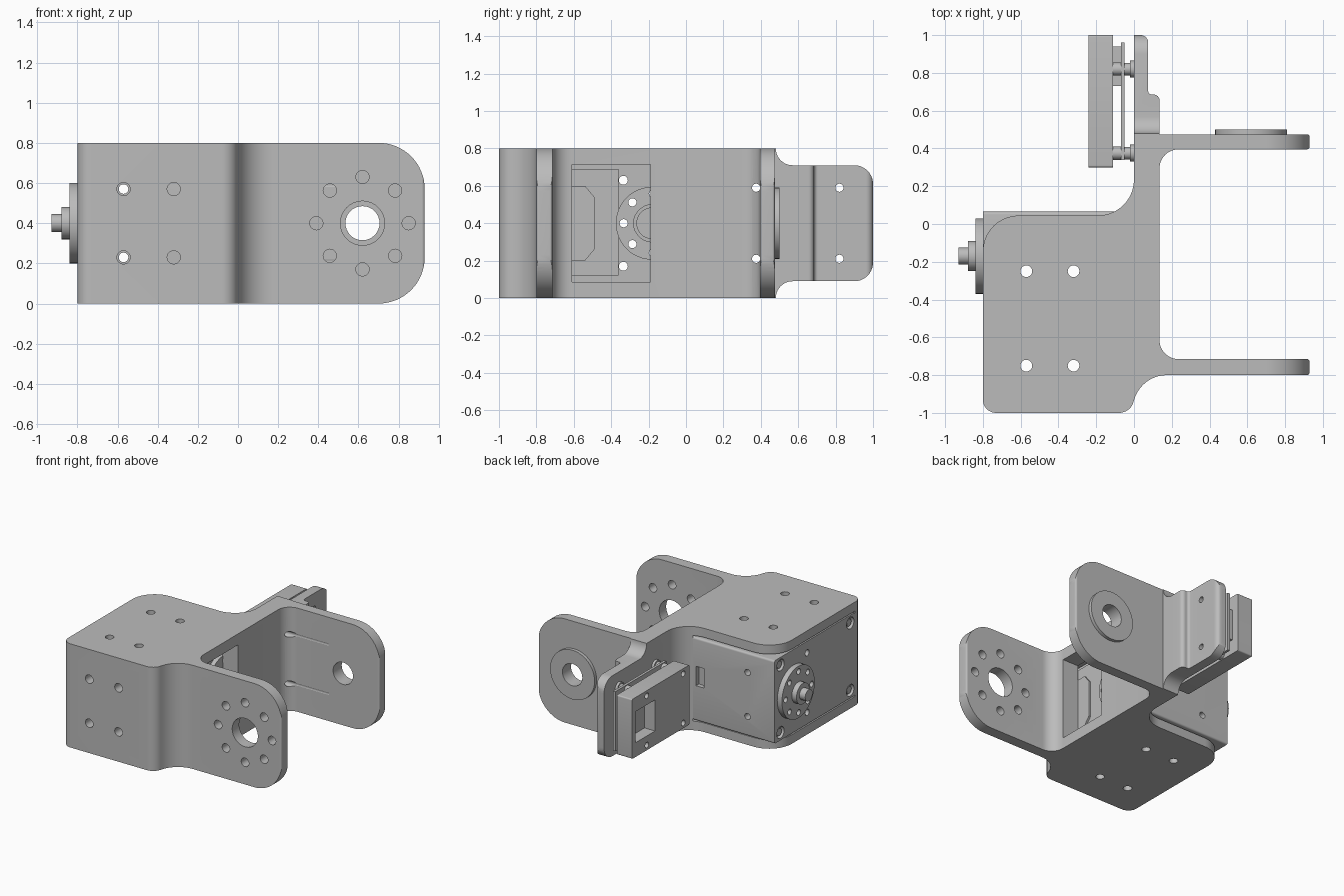
import bpy, bmesh, math
from mathutils import Vector

cube = bpy.data.objects.get("Cube")
if cube:
    bpy.data.objects.remove(cube, do_unlink=True)

grey = bpy.data.materials.new("machined_grey")
grey.use_nodes = True
grey.diffuse_color = (0.5, 0.5, 0.5, 1)
grey.node_tree.nodes["Principled BSDF"].inputs["Base Color"].default_value = (0.5, 0.5, 0.5, 1)
parts = []


def rounded(corners, steps=10):
    """Polygon from (u, v, radius) corners, each rounded by an arc."""
    out = []
    for i, (u, v, r) in enumerate(corners):
        p = Vector((u, v))
        if r == 0:
            out.append(p)
            continue
        d1 = (Vector(corners[i - 1][:2]) - p).normalized()
        d2 = (Vector(corners[(i + 1) % len(corners)][:2]) - p).normalized()
        half = d1.angle(d2) / 2
        c = p + (d1 + d2).normalized() * r / math.sin(half)
        a = (p + d1 * r / math.tan(half) - c).normalized()
        b = (p + d2 * r / math.tan(half) - c).normalized()
        out += [c + a.slerp(b, k / steps) * r for k in range(steps + 1)]
    return out


def circle(u, v, r, n=32):
    return [Vector((u + r * math.cos(k * math.tau / n), v + r * math.sin(k * math.tau / n)))
            for k in range(n)]


def rect(u0, u1, v0, v1, r=0):
    return rounded([(u0, v0, r), (u1, v0, r), (u1, v1, r), (u0, v1, r)], 5)


def prism(name, pts, axis, lo, hi, keep=True):
    """Extrude a profile along an axis; profile is xy, xz or yz."""
    place = {"x": lambda p, w: (w, p.x, p.y),
             "y": lambda p, w: (p.x, w, p.y),
             "z": lambda p, w: (p.x, p.y, w)}[axis]
    bm = bmesh.new()
    low = [bm.verts.new(place(p, lo)) for p in pts]
    top = [bm.verts.new(place(p, hi)) for p in pts]
    bm.faces.new(low)
    bm.faces.new(top)
    for i in range(len(pts)):
        bm.faces.new((low[i - 1], low[i], top[i], top[i - 1]))
    bmesh.ops.recalc_face_normals(bm, faces=bm.faces)
    me = bpy.data.meshes.new(name)
    bm.to_mesh(me)
    bm.free()
    me.materials.append(grey)
    ob = bpy.data.objects.new(name, me)
    bpy.context.collection.objects.link(ob)
    if keep:
        parts.append(ob)
    return ob


def carve(ob, pts, axis, lo, hi, mode="DIFFERENCE"):
    tool = prism("cutter", pts, axis, lo, hi, keep=False)
    tool.hide_render = True
    mod = ob.modifiers.new("carve", "BOOLEAN")
    mod.operation, mod.solver, mod.object = mode, "EXACT", tool
    bpy.context.view_layer.objects.active = ob
    bpy.ops.object.modifier_apply(modifier=mod.name)
    me = tool.data
    bpy.data.objects.remove(tool, do_unlink=True)
    bpy.data.meshes.remove(me)


def ring_points(u, v, r):
    return [(u + r * math.cos(k * math.tau / 8), v + r * math.sin(k * math.tau / 8)) for k in range(8)]


# Bracket: plan outline with both arms and the sensor wing
outline = rounded([
    (-.8, -1, .07), (-.02, -1, .08), (.04, -.8, .18), (.93, -.8, .015), (.93, -.715, .015),
    (.135, -.715, .1), (.135, .395, .1), (.93, .395, .015), (.93, .475, .015), (.135, .475, 0),
    (.135, .685, .03), (.075, .685, .02), (.075, 1, .04), (0, 1, 0), (0, .045, .19), (-.8, .045, .19)])
bracket = prism("bracket", outline, "z", -.1, .9)

# Rounded arm ends, then the narrowed wing with flared root
arm_side = rounded([(-2, 0, 0), (.93, 0, .23), (.93, .8, .23), (-2, .8, 0)], 16)
carve(bracket, arm_side, "y", -2, 2, "INTERSECT")
wing_side = rounded([
    (-2, -.2, 0), (.48, -.2, 0), (.48, .09, .09), (1, .09, .1), (1, .71, .1),
    (.48, .71, .09), (.48, 1, 0), (-2, 1, 0)])
carve(bracket, wing_side, "x", -2, 2, "INTERSECT")

# Motor bay and the window in the spine
carve(bracket, rect(-1, 0, -.92, .065), "z", .07, .73)
carve(bracket, rect(-.61, -.19, .085, .715), "x", -.1, .3)

# Arm bores and bolt circle
carve(bracket, circle(.62, .4, .11), "y", -.9, -.6)
carve(bracket, circle(.62, .4, .085), "y", .3, .6)
for x, z in ring_points(.62, .4, .23):
    carve(bracket, circle(x, z, .033, 20), "y", -.9, -.6)
flange = prism("bearing_flange", circle(.62, .4, .19, 48), "y", .475, .5)
carve(flange, circle(.62, .4, .085), "y", .3, .6)

# Motor body and its rear details
motor = prism("motor_body", rect(-.92, .065, .08, .72, .015), "x", -.8, -.03)
idler = prism("rear_idler", circle(-.18, .4, .195, 48), "x", -.03, .005)
carve(idler, circle(-.18, .4, .1), "x", -.01, .1)
prism("idler_hub", circle(-.18, .4, .085), "x", -.02, .01)
prism("rear_cover", rect(-.63, -.36, .12, .69), "x", -.03, -.015)
prism("connector_cover", rounded([(-.63, .2, 0), (-.54, .2, 0), (-.49, .26, 0), (-.49, .54, 0),
                                  (-.54, .6, 0), (-.63, .6, 0)]), "x", -.015, 0)
carve(motor, rect(-.2, -.13, .35, .5), "y", .03, .2)

# Output horn
horn = prism("output_horn", circle(-.17, .4, .2, 48), "x", -.84, -.8)
prism("horn_hub", circle(-.17, .4, .08), "x", -.88, -.84)
prism("horn_screw", circle(-.17, .4, .045, 24), "x", -.93, -.88)
for y, z in ring_points(-.175, .4, .158):
    for ob in (horn, motor, idler):
        carve(ob, circle(y, z, .022, 16), "x", -1, .1)

# Mounting holes in the plates, front wall and motor
for x in (-.57, -.32):
    for y in (-.25, -.75):
        for ob in (bracket, motor):
            carve(ob, circle(x, y, .031, 20), "z", -1, 2)
    for z in (.23, .57):
        carve(bracket, circle(x, z, .033, 20), "y", -1.1, -.9)
        if x < -.5:
            carve(motor, circle(x, z, .024, 16), "y", -1, 1)

# Motor corner screws
for z in (.14, .66):
    for y in (-.01, -.86):
        carve(motor, circle(y, z, .045, 20), "x", -.9, -.77)
        prism("corner_screw", circle(y, z, .028, 16), "x", -.79, -.765)
for z in (.17, .63):
    carve(motor, circle(-.335, z, .024, 16), "x", -1, .1)

# Sensor module, circuit board and standoffs
module = prism("sensor_module", rect(.3, 1, .17, .63, .01), "x", -.24, -.11)
carve(module, rect(.72, .96, .28, .52), "x", -.3, -.15)
board = prism("circuit_board", rect(.34, .96, .17, .63), "x", -.07, -.05)
prism("board_connector", rect(.73, .94, .28, .52), "x", -.115, -.065)
for y in (.375, .82):
    for z in (.21, .59):
        posts = [prism("module_spacer", circle(y, z, .035, 20), "x", -.115, -.065),
                 prism("standoff", circle(y, z, .033, 20), "x", -.055, .002),
                 prism("standoff_foot", circle(y, z, .045, 20), "x", -.02, .002)]
        for ob in (bracket, module, board, *posts):
            carve(ob, circle(y, z, .022, 16), "x", -.5, .5)

# Smooth curved faces, keep edges crisp
bpy.ops.object.select_all(action="DESELECT")
for ob in parts:
    ob.select_set(True)
bpy.context.view_layer.objects.active = bracket
bpy.ops.object.shade_smooth_by_angle(angle=math.radians(30))
